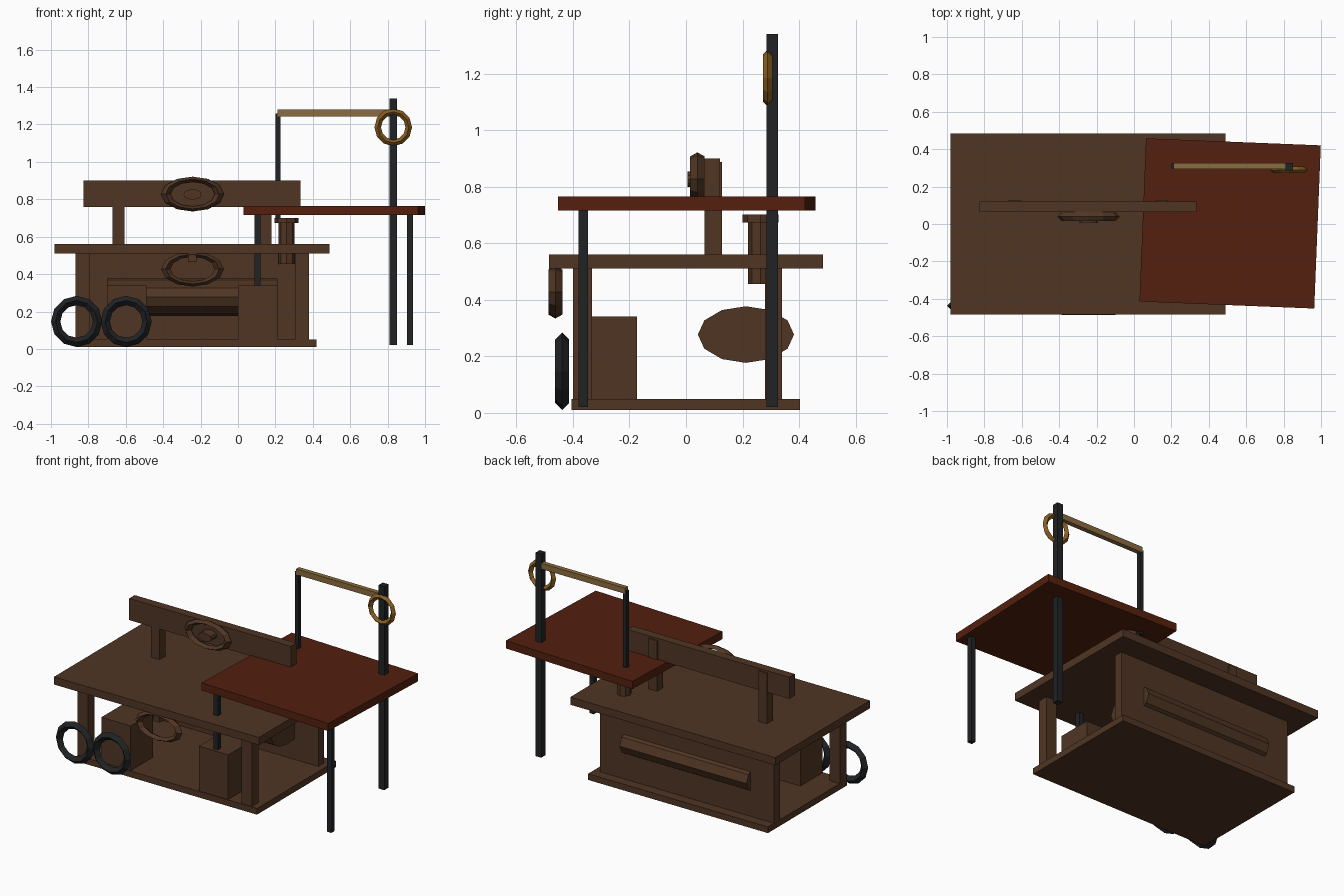
import bpy, math

if "Cube" in bpy.data.objects:
    bpy.data.objects.remove(bpy.data.objects["Cube"])


def mat(name, rgb):
    m = bpy.data.materials.new(name)
    m.diffuse_color = (*rgb, 1)
    m.use_nodes = True
    m.node_tree.nodes["Principled BSDF"].inputs["Base Color"].default_value = m.diffuse_color
    return m


wood = mat("brown wood", (0.080, 0.036, 0.017))
red = mat("red wood", (0.088, 0.0145, 0.0045))
iron = mat("dark iron", (0.014, 0.016, 0.018))
brass = mat("pale brass", (0.26, 0.15, 0.050))
gold = mat("orange gold", (0.25, 0.11, 0.014))


def finish(name, m):
    o = bpy.context.object
    o.name = name
    o.data.materials.append(m)
    return o


def box(name, x, y, z, m, turn=0):
    """Box from (min, max) ranges."""
    c = [(a + b) / 2 for a, b in (x, y, z)]
    bpy.ops.mesh.primitive_cube_add(size=1, location=c, rotation=(0, 0, turn))
    o = finish(name, m)
    o.scale = [b - a for a, b in (x, y, z)]
    return o


def cyl(name, loc, r, depth, sides, m, rot=(0, 0, 0), squash=(1, 1, 1)):
    bpy.ops.mesh.primitive_cylinder_add(vertices=sides, radius=r, depth=depth,
                                        location=loc, rotation=rot)
    o = finish(name, m)
    o.scale = squash
    return o


def ring(name, loc, major, minor, m, squash=1):
    """Low-poly ring with a diamond section, facing the front."""
    bpy.ops.mesh.primitive_torus_add(location=loc, rotation=(math.pi / 2, 0, 0),
                                     major_radius=major, minor_radius=minor,
                                     major_segments=12, minor_segments=4)
    o = finish(name, m)
    o.scale = (1, squash, 1)
    return o


# Workbench body
box("bench_base", (-0.87, 0.42), (-0.405, 0.403), (0.01, 0.05), wood)
box("bench_top", (-0.98, 0.49), (-0.485, 0.485), (0.51, 0.56), wood)
box("back_panel", (-0.87, 0.38), (0.28, 0.34), (0.05, 0.51), wood)
for side, x in (("left", -0.87), ("right", 0.305)):
    box(f"front_leg_{side}", (x, x + 0.075), (-0.40, -0.333), (0.05, 0.51), wood)
for side, x in (("left", -0.70), ("right", 0.0)):
    box(f"storage_box_{side}", (x, x + 0.21), (-0.40, -0.173), (0.05, 0.34), wood)

# Flattened log through the back panel
cyl("log", (-0.245, 0.212, 0.277), 0.1, 0.91, 12, wood,
    rot=(0, math.pi / 2, 0), squash=(1, 1.7, 1))

# Backboard on two posts, with an oval ornament
box("backboard", (-0.825, 0.335), (0.063, 0.12), (0.76, 0.90), wood)
for side, x in (("left", -0.67), ("right", 0.118)):
    box(f"backboard_post_{side}", (x, x + 0.062), (0.066, 0.128), (0.56, 0.887), wood)
ring("ornament_ring", (-0.243, 0.04, 0.828), 0.143, 0.025, wood, 0.555)
cyl("ornament_boss", (-0.243, 0.036, 0.826), 0.048, 0.062, 12, wood,
    rot=(math.pi / 2, 0, 0), squash=(1, 0.58, 1))

# Oval handle below the bench top
ring("handle_ring", (-0.243, -0.462, 0.427), 0.143, 0.025, wood, 0.555)
box("handle_tab", (-0.268, -0.222), (-0.485, -0.44), (0.465, 0.52), wood)

# Loose wheels at the front
for side, x in (("left", -0.863), ("right", -0.598)):
    ring(f"wheel_{side}", (x, -0.438, 0.147), 0.112, 0.025, iron)

# Slightly turned red side table with iron legs
box("side_table_top", (0.0465, 0.9815), (-0.4335, 0.4395), (0.715, 0.765), red,
    math.radians(-2.3))
for side, x in (("left", 0.105), ("right", 0.92)):
    box(f"side_table_leg_{side}", (x - 0.016, x + 0.016), (-0.38, -0.346), (0.02, 0.72), iron)
box("tall_pole", (0.81, 0.85), (0.285, 0.326), (0.02, 1.34), iron)

# Hanging arm, rod and ring
box("arm", (0.21, 0.83), (0.295, 0.325), (1.243, 1.28), brass)
box("hanging_rod", (0.20, 0.226), (0.297, 0.323), (0.70, 1.26), iron)
ring("hanging_ring", (0.83, 0.289, 1.185), 0.083, 0.0175, gold)

# Small capped peg through the bench top
cyl("peg", (0.26, 0.263, 0.57), 0.043, 0.23, 8, wood)
cyl("peg_cap", (0.26, 0.263, 0.687), 0.064, 0.028, 8, wood)
